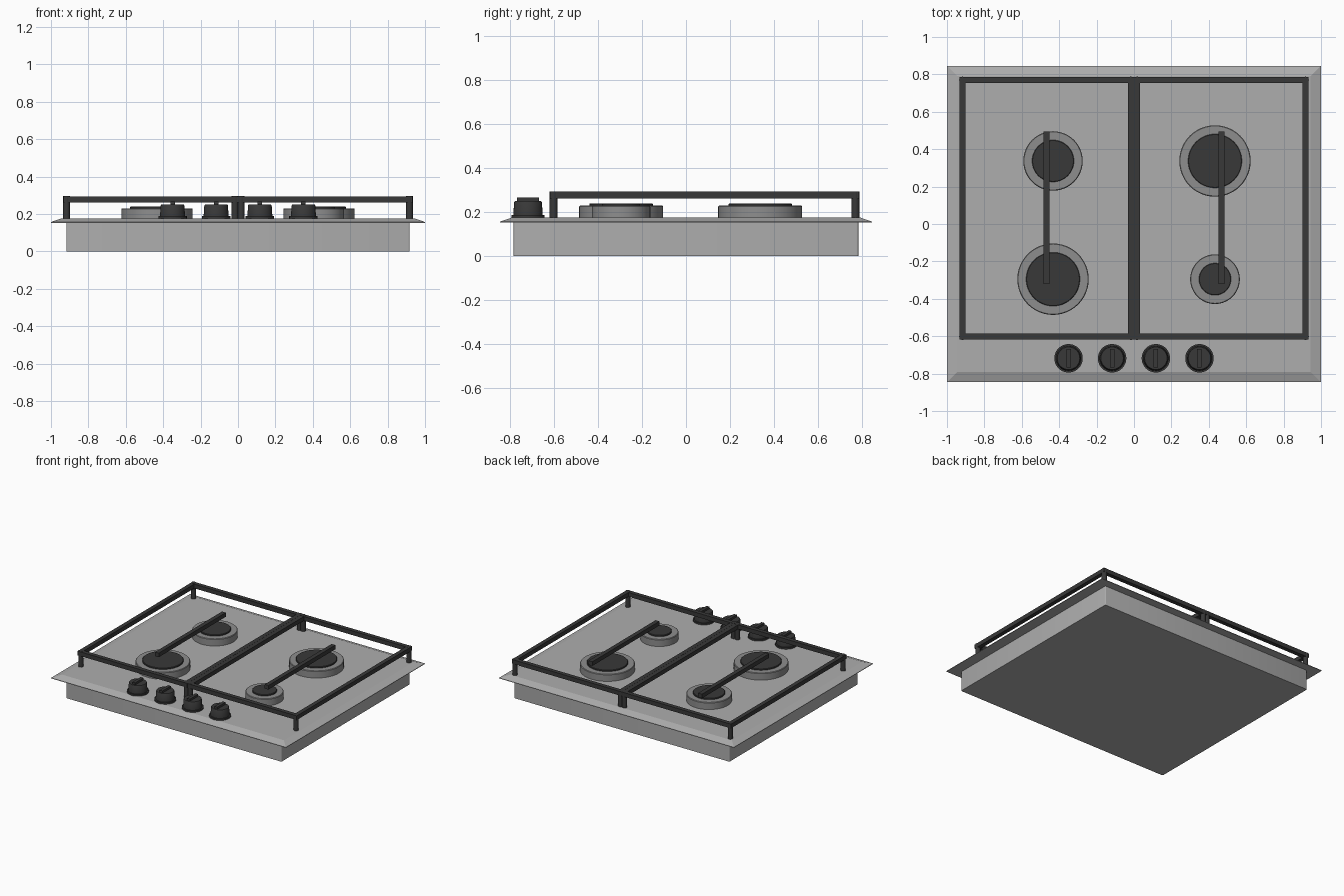
import bpy, bmesh, math

if "Cube" in bpy.data.objects:
    bpy.data.objects.remove(bpy.data.objects["Cube"])


def material(name, value):
    m = bpy.data.materials.new(name)
    m.diffuse_color = (value, value, value, 1)
    m.use_nodes = True
    m.node_tree.nodes["Principled BSDF"].inputs["Base Color"].default_value = m.diffuse_color
    return m


STEEL = material("brushed_steel", 0.42)
ALLOY = material("burner_alloy", 0.27)
IRON = material("black_iron", 0.04)


def finish(name, bm, mat, smooth=False):
    bmesh.ops.recalc_face_normals(bm, faces=bm.faces)
    me = bpy.data.meshes.new(name)
    bm.to_mesh(me)
    bm.free()
    me.materials.append(mat)
    ob = bpy.data.objects.new(name, me)
    bpy.context.collection.objects.link(ob)
    if smooth:
        bpy.ops.object.select_all(action='DESELECT')
        bpy.context.view_layer.objects.active = ob
        ob.select_set(True)
        bpy.ops.object.shade_smooth_by_angle(angle=math.radians(35))
    return ob


def add_box(bm, x0, x1, y0, y1, z0, z1):
    vs = bmesh.ops.create_cube(bm, size=1)["verts"]
    for v in vs:
        v.co = ((x0 + x1) / 2 + v.co.x * (x1 - x0),
                (y0 + y1) / 2 + v.co.y * (y1 - y0),
                (z0 + z1) / 2 + v.co.z * (z1 - z0))
    return vs


def add_lathe(bm, cx, cy, profile, n=48):
    # closed solid of revolution from (radius, z) pairs, bottom to top
    rings = [[bm.verts.new((cx + r * math.cos(2 * math.pi * i / n),
                            cy + r * math.sin(2 * math.pi * i / n), z))
              for i in range(n)] for r, z in profile]
    for a, b in zip(rings, rings[1:]):
        for i in range(n):
            j = (i + 1) % n
            bm.faces.new((a[i], a[j], b[j], b[i]))
    bm.faces.new(rings[0][::-1])
    bm.faces.new(rings[-1])


# Sunken housing below the worktop
bm = bmesh.new()
add_box(bm, -0.918, 0.918, -0.783, 0.783, 0, 0.157)
upright = [e for e in bm.edges if abs(e.verts[0].co.z - e.verts[1].co.z) > 0.1]
bmesh.ops.bevel(bm, geom=upright, offset=0.008, segments=3, affect='EDGES', profile=0.5)
finish("housing", bm, STEEL, True)

# Top plate with sloping rim
bm = bmesh.new()
rings = []
for hx, hy, z in ((1.0, 0.846, 0.153), (1.0, 0.846, 0.157), (0.945, 0.791, 0.176)):
    rings.append([bm.verts.new((sx * hx, sy * hy, z))
                  for sx, sy in ((-1, -1), (1, -1), (1, 1), (-1, 1))])
for a, b in zip(rings, rings[1:]):
    for i in range(4):
        j = (i + 1) % 4
        bm.faces.new((a[i], a[j], b[j], b[i]))
bm.faces.new(rings[0][::-1])
bm.faces.new(rings[-1])
finish("top_plate", bm, STEEL)

# Burners: x, y, cap radius (ring is 0.047 wider)
for name, x, y, r in (("back_left", -0.433, 0.337, 0.112),
                      ("back_right", 0.433, 0.337, 0.144),
                      ("front_left", -0.433, -0.295, 0.144),
                      ("front_right", 0.433, -0.295, 0.086)):
    bm = bmesh.new()
    add_lathe(bm, x, y, [(r + 0.047, 0.17), (r + 0.047, 0.226), (r + 0.043, 0.23)])
    finish(name + "_burner_ring", bm, ALLOY, True)
    bm = bmesh.new()
    add_lathe(bm, x, y, [(r, 0.225), (r, 0.237), (r - 0.003, 0.24)])
    finish(name + "_burner_cap", bm, IRON, True)

# Pan supports: rectangular frame, corner legs and a centre bar on each side
Z0, Z1, H = 0.262, 0.294, 0.016
YF, YB = -0.602, 0.770
for side, s in (("left", -1), ("right", 1)):
    xa, xb = sorted((s * 0.0165, s * 0.917))
    bm = bmesh.new()
    for y in (YF, YB):
        add_box(bm, xa - H, xb + H, y - H, y + H, Z0, Z1)
    for x in (xa, xb):
        add_box(bm, x - H, x + H, YF + H, YB - H, Z0, Z1)
    finish(side + "_grate_frame", bm, IRON)
    bm = bmesh.new()
    for x in (xa, xb):
        for y in (YF, YB):
            add_lathe(bm, x, y, [(0.018, 0.17), (0.018, 0.295)], 16)
    finish(side + "_grate_legs", bm, IRON, True)
    bm = bmesh.new()
    xm = (xa + xb) / 2
    add_box(bm, xm - H, xm + H, -0.32, 0.495, Z0, Z1)
    finish(side + "_grate_centre_bar", bm, IRON)

# Control knobs with skirt and grip ridge
for i, x in enumerate((-0.35, -0.117, 0.117, 0.35)):
    y = -0.718
    bm = bmesh.new()
    add_lathe(bm, x, y, [(0.076, 0.17), (0.076, 0.188), (0.067, 0.188),
                         (0.063, 0.246), (0.060, 0.25)])
    add_box(bm, x - 0.012, x + 0.012, y - 0.05, y + 0.05, 0.245, 0.266)
    finish("knob_%d" % (i + 1), bm, IRON, True)
